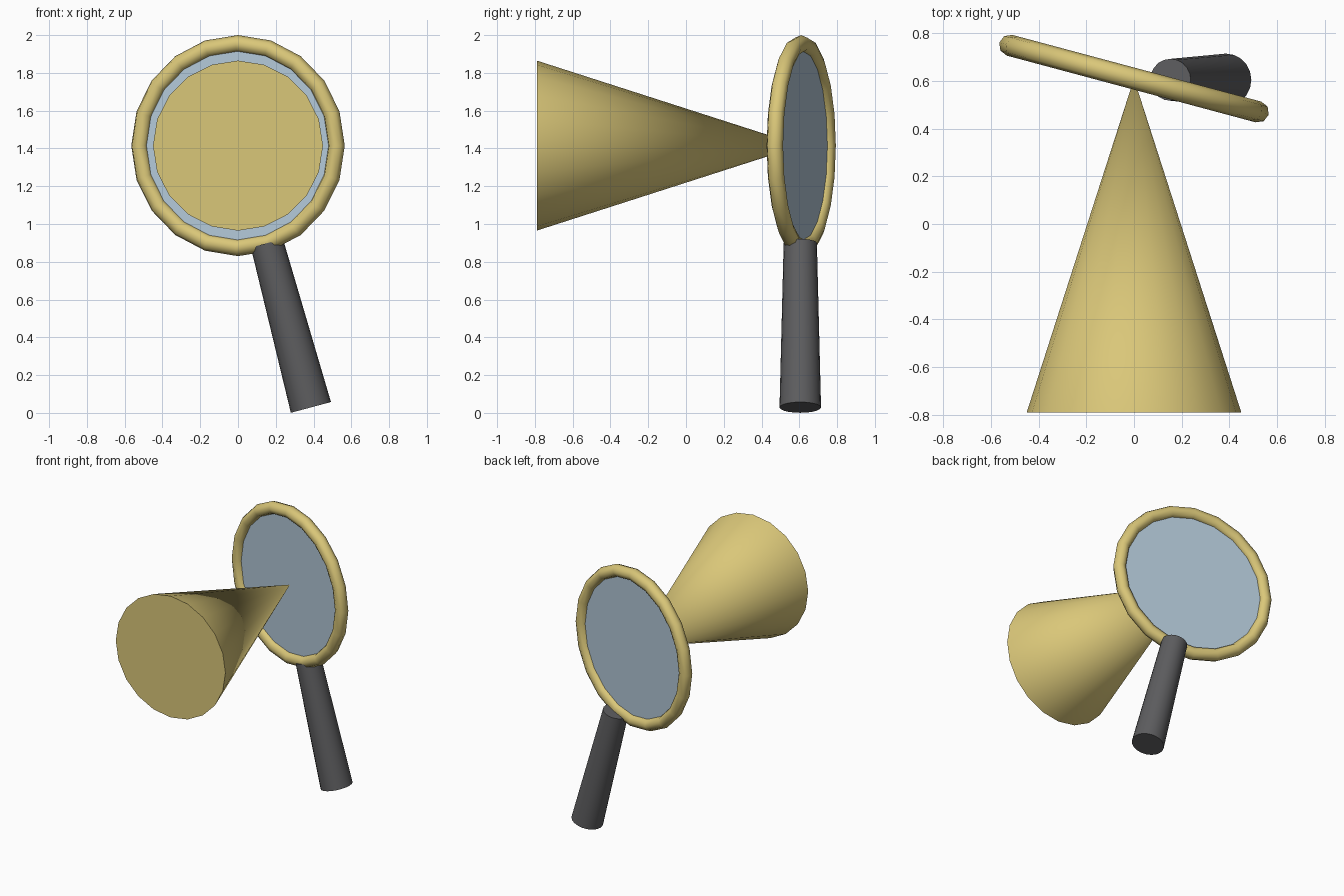
import bpy
from math import radians, sin, cos
from mathutils import Vector

if "Cube" in bpy.data.objects:
    bpy.data.objects.remove(bpy.data.objects["Cube"])

SIDES = 20
TILT = radians(-15)
CENTER = Vector((0, 0.61, 1.415))


def material(name, rgb):
    mat = bpy.data.materials.new(name)
    mat.use_nodes = True
    mat.diffuse_color = (*rgb, 1)
    mat.node_tree.nodes["Principled BSDF"].inputs["Base Color"].default_value = (*rgb, 1)
    return mat


def finish(name, mat, angle=30):
    obj = bpy.context.object
    obj.name = name
    obj.data.materials.append(mat)
    bpy.ops.object.shade_smooth_by_angle(angle=radians(angle))
    return obj


gold = material("pale gold", (0.70, 0.57, 0.19))
blue = material("pale blue glass", (0.45, 0.58, 0.69))
dark = material("dark grey", (0.11, 0.11, 0.115))

# Round rim, turned about the vertical axis
bpy.ops.mesh.primitive_torus_add(
    major_segments=SIDES, minor_segments=8, major_radius=0.54, minor_radius=0.045,
    location=CENTER, rotation=(radians(90), 0, TILT))
finish("rim", gold, 60)

# Thin glass disc inside the rim
bpy.ops.mesh.primitive_cylinder_add(
    vertices=SIDES, radius=0.5, depth=0.02,
    location=CENTER, rotation=(radians(90), 0, TILT))
finish("lens", blue)

# Light cone, its tip at the middle of the lens
length = 1.4
bpy.ops.mesh.primitive_cone_add(
    vertices=SIDES, radius1=0.45, radius2=0, depth=length,
    location=CENTER - Vector((0, length / 2, 0)), rotation=(radians(-90), 0, 0))
finish("cone", gold)

# Tapered handle, leaning towards the rim
length = 0.9
axis = Vector((sin(TILT), 0, cos(TILT)))
bpy.ops.mesh.primitive_cone_add(
    vertices=SIDES, radius1=0.11, radius2=0.088, depth=length,
    location=Vector((0.386, 0.605, 0.029)) + axis * length / 2, rotation=(0, TILT, 0))
finish("handle", dark)
